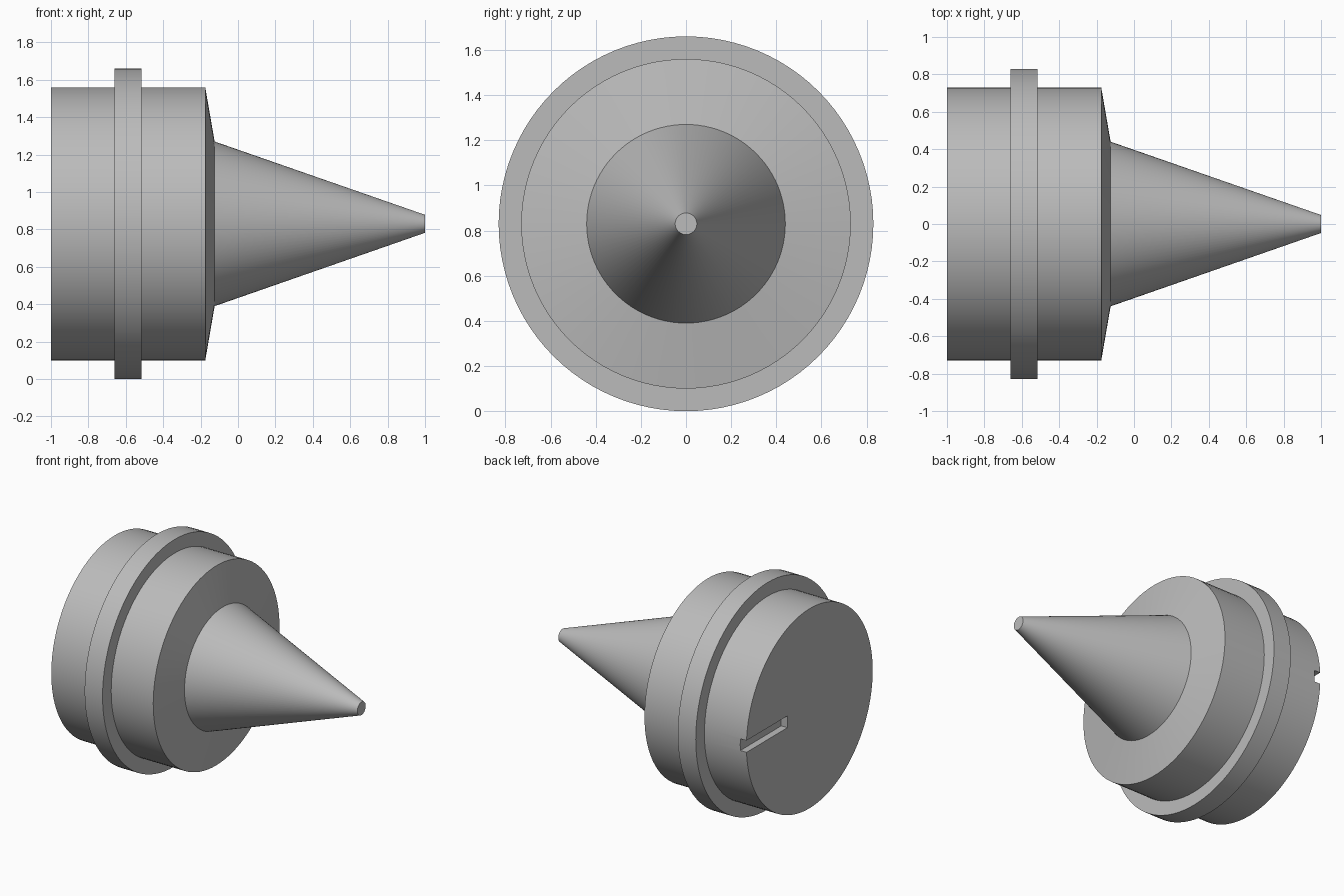
import bpy
import bmesh
import math

if "Cube" in bpy.data.objects:
    bpy.data.objects.remove(bpy.data.objects["Cube"])

AXIS_Z = 0.83
SEGMENTS = 96

grey = bpy.data.materials.new("grey")
grey.diffuse_color = (0.5, 0.5, 0.5, 1)
grey.use_nodes = True
grey.node_tree.nodes["Principled BSDF"].inputs["Base Color"].default_value = grey.diffuse_color


def lathe_x(name, profile):
    """Closed solid turned about the x axis from (x, radius) points."""
    bm = bmesh.new()
    rings = []
    for x, r in profile:
        ring = []
        for i in range(SEGMENTS):
            a = 2 * math.pi * i / SEGMENTS
            ring.append(bm.verts.new((x, r * math.cos(a), AXIS_Z + r * math.sin(a))))
        rings.append(ring)
    for a, b in zip(rings, rings[1:]):
        for i in range(SEGMENTS):
            j = (i + 1) % SEGMENTS
            bm.faces.new((a[i], a[j], b[j], b[i]))
    bm.faces.new(rings[0])
    bm.faces.new(rings[-1])
    bmesh.ops.recalc_face_normals(bm, faces=bm.faces)
    mesh = bpy.data.meshes.new(name)
    bm.to_mesh(mesh)
    bm.free()
    mesh.materials.append(grey)
    obj = bpy.data.objects.new(name, mesh)
    bpy.context.collection.objects.link(obj)
    return obj


# Turned body: drum, flange, shallow shoulder and tapered point
body = lathe_x("turned_center_body", [
    (-1.0, 0.73), (-0.66, 0.73), (-0.66, 0.83), (-0.515, 0.83),
    (-0.515, 0.73), (-0.175, 0.73), (-0.125, 0.44), (1.0, 0.048)])

# Slot in the flat end, running from the rim towards the middle
bpy.ops.mesh.primitive_cube_add(size=1, location=(-1.05, 0.628, AXIS_Z))
cutter = bpy.context.object
cutter.name = "slot_cutter"
cutter.scale = (0.2, 0.744, 0.086)
cutter.hide_render = True
cutter.data.materials.append(grey)

slot = body.modifiers.new("slot", 'BOOLEAN')
slot.operation = 'DIFFERENCE'
slot.solver = 'EXACT'
slot.object = cutter

bpy.ops.object.select_all(action='DESELECT')
body.select_set(True)
bpy.context.view_layer.objects.active = body
bpy.ops.object.modifier_apply(modifier=slot.name)
bpy.data.objects.remove(cutter)

# Smooth round surfaces, crisp edges
bpy.ops.object.shade_smooth_by_angle(angle=math.radians(30))
